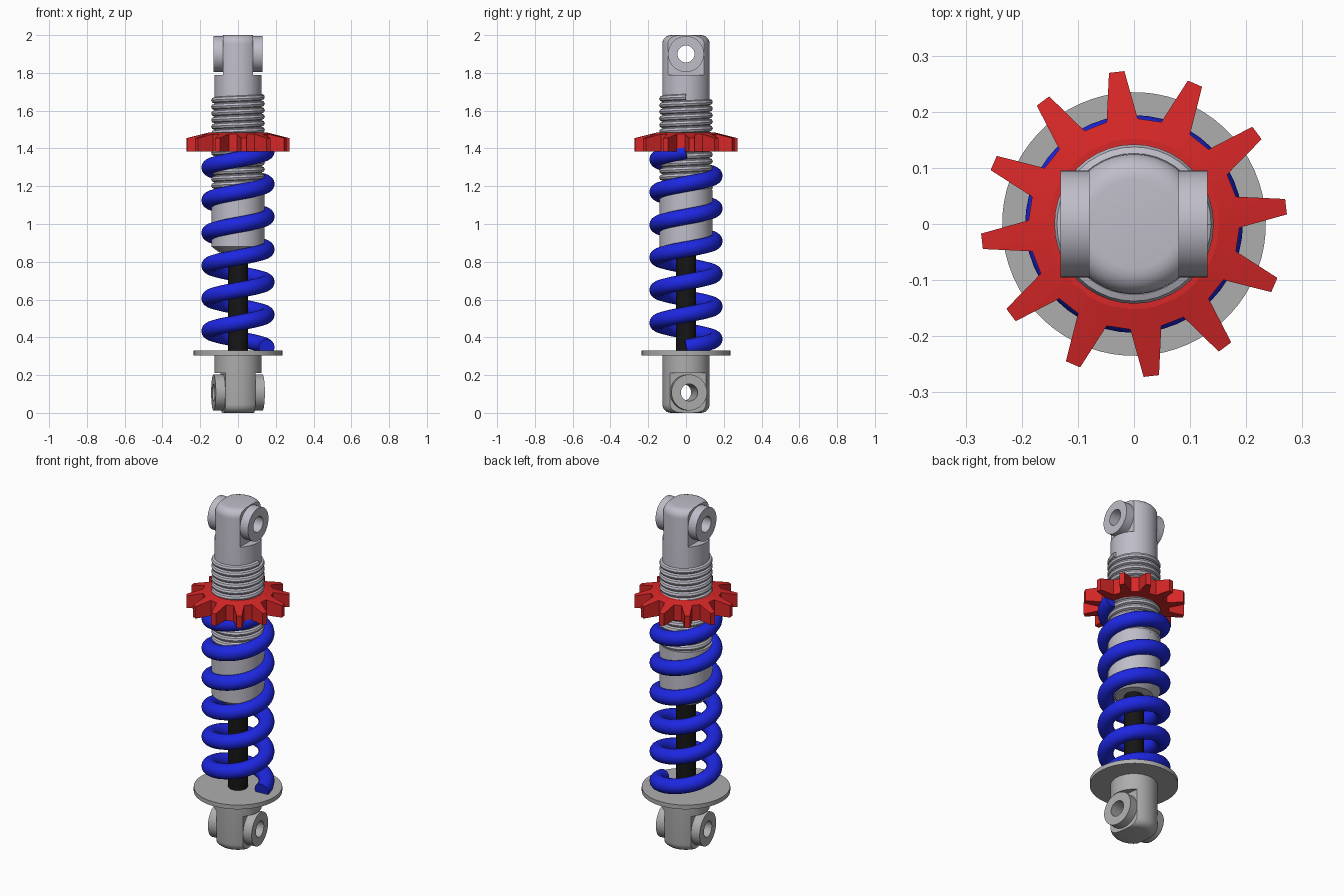
import bpy, bmesh
from math import sin, cos, pi, radians
from mathutils import Matrix

if "Cube" in bpy.data.objects:
    bpy.data.objects.remove(bpy.data.objects["Cube"])


def material(name, rgb):
    m = bpy.data.materials.new(name)
    m.diffuse_color = (*rgb, 1)
    m.use_nodes = True
    m.node_tree.nodes["Principled BSDF"].inputs["Base Color"].default_value = m.diffuse_color
    return m


silver = material("silver", (0.52, 0.51, 0.58))
grey = material("grey", (0.42, 0.42, 0.42))
black = material("black", (0.008, 0.008, 0.008))
blue = material("blue", (0.012, 0.02, 0.75))
red = material("red", (0.68, 0.02, 0.02))


def select(ob):
    bpy.ops.object.select_all(action='DESELECT')
    ob.select_set(True)
    bpy.context.view_layer.objects.active = ob


def finish(name, bm, mat):
    me = bpy.data.meshes.new(name)
    bmesh.ops.recalc_face_normals(bm, faces=bm.faces)
    bm.to_mesh(me)
    bm.free()
    ob = bpy.data.objects.new(name, me)
    bpy.context.collection.objects.link(ob)
    if mat:
        me.materials.append(mat)
    return ob


def smooth(ob):
    select(ob)
    bpy.ops.object.shade_smooth_by_angle(angle=radians(30))


def lathe(name, profile, mat, closed=False, n=64, matrix=Matrix()):
    """Spin (radius, z) points around z; a closed profile makes a ring."""
    bm = bmesh.new()
    rings = []
    for r, z in profile:
        rings.append([bm.verts.new((r * cos(2 * pi * i / n), r * sin(2 * pi * i / n), z))
                      for i in range(n)])
    pairs = list(zip(rings, rings[1:]))
    if closed:
        pairs.append((rings[-1], rings[0]))
    else:
        bm.faces.new(rings[0])
        bm.faces.new(rings[-1])
    for a, b in pairs:
        for i in range(n):
            j = (i + 1) % n
            bm.faces.new((a[i], a[j], b[j], b[i]))
    bm.transform(matrix)
    return finish(name, bm, mat)


def box(name, size, centre):
    bm = bmesh.new()
    bmesh.ops.create_cube(bm, size=1, matrix=Matrix.Translation(centre) @ Matrix.Diagonal((*size, 1)))
    return finish(name, bm, None)


def cut(ob, cutter):
    mod = ob.modifiers.new("cut", 'BOOLEAN')
    mod.operation = 'DIFFERENCE'
    mod.solver = 'EXACT'
    mod.object = cutter
    cutter.hide_render = True
    select(ob)
    bpy.ops.object.modifier_apply(modifier=mod.name)
    bpy.data.objects.remove(cutter)


def eye_mount(body, prefix, hole_z, end_z, mat, turn=0):
    """Flatten two sides of the body end, bore it and add a collar on each side."""
    up = 1 if end_z > 1 else -1
    for s in (-1, 1):
        cut(body, box("cutter", (0.2, 0.5, 0.41), (s * 0.18, 0, end_z - up * 0.005)))
    along_x = Matrix.Translation((0, 0, hole_z)) @ Matrix.Rotation(pi / 2, 4, 'Y')
    cut(body, lathe("cutter", [(0.045, -0.3), (0.045, 0.3)], None, n=48, matrix=along_x))
    spin = Matrix.Rotation(turn, 4, 'Z')
    body.data.transform(spin)
    smooth(body)
    for s, side in ((-1, "left"), (1, "right")):
        smooth(lathe(f"{prefix}_{side}_collar",
                     [(0.045, s * 0.078), (0.095, s * 0.078), (0.095, s * 0.131), (0.045, s * 0.131)],
                     mat, True, 48, spin @ along_x))


def helix(name, radius, wire, z0, z1, turns, mat, steps=40, res=4):
    cu = bpy.data.curves.new(name, 'CURVE')
    cu.dimensions = '3D'
    cu.twist_mode = 'Z_UP'
    cu.bevel_depth = wire
    cu.bevel_resolution = res
    cu.use_fill_caps = True
    sp = cu.splines.new('POLY')
    n = int(turns * steps)
    sp.points.add(n)
    for i, p in enumerate(sp.points):
        a = 2 * pi * turns * i / n
        p.co = (radius * cos(a), radius * sin(a), z0 + (z1 - z0) * i / n, 1)
    cu.materials.append(mat)
    ob = bpy.data.objects.new(name, cu)
    bpy.context.collection.objects.link(ob)
    select(ob)
    bpy.ops.object.convert(target='MESH')
    smooth(bpy.context.view_layer.objects.active)


# rounded end shared by both bodies: (radius, distance from the end)
round_end = [(0.08 + 0.045 * cos(a), 0.045 - 0.045 * sin(a))
             for a in (radians(15 * k) for k in range(7))]

# upper damper body with its eye
upper = lathe("damper_body", [(0.10, 0.85), (0.14, 0.88), (0.14, 1.18), (0.125, 1.18)]
              + [(r, 2 - d) for r, d in round_end], silver)
eye_mount(upper, "upper", 1.9, 2.0, silver)

# thread on the damper body
helix("body_thread", 0.126, 0.016, 1.185, 1.672, 14, silver, 40, 2)

# lower body with spring seat disc and eye, turned slightly
lower = lathe("lower_mount", [(r, d) for r, d in reversed(round_end)]
              + [(0.125, 0.305), (0.235, 0.305), (0.235, 0.33)], grey)
eye_mount(lower, "lower", 0.108, 0.0, grey, radians(7.5))

# piston rod
smooth(lathe("piston_rod", [(0.052, 0.32), (0.052, 0.87)], black, n=48))

# coil spring
helix("coil_spring", 0.152, 0.042, 0.347, 1.385, 6, blue, 48, 6)

# toothed adjuster ring: four outline points for each of 12 teeth
bm = bmesh.new()
columns = []
for k in range(12):
    mid = radians(6.5 + 30 * k)
    for da, r in ((-8.5, 0.188), (-2.9, 0.273), (2.9, 0.273), (8.5, 0.188)):
        a = mid + radians(da)
        slope_z = 1.485 - (r - 0.152) * 0.25
        columns.append([bm.verts.new((q * cos(a), q * sin(a), z)) for q, z in
                        ((0.135, 1.385), (r, 1.385), (r, slope_z), (0.152, 1.485), (0.135, 1.485))])
for i, c in enumerate(columns):
    d = columns[(i + 1) % len(columns)]
    for j in range(5):
        m = (j + 1) % 5
        bm.faces.new((c[j], d[j], d[m], c[m]))
finish("adjuster_ring", bm, red)
